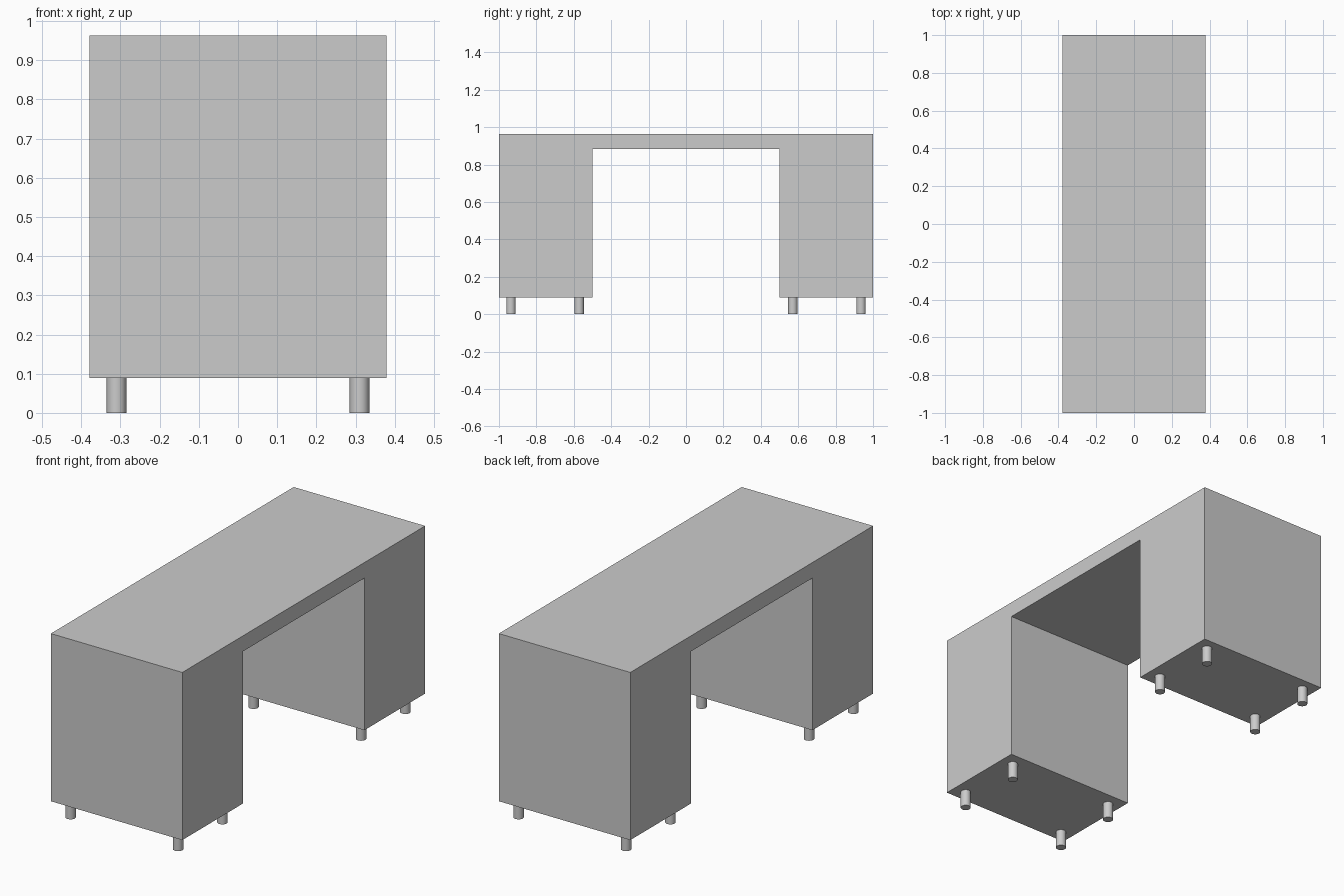
import bpy
import bmesh

if "Cube" in bpy.data.objects:
    bpy.data.objects.remove(bpy.data.objects["Cube"])

HALF_W = 0.379     # half depth along x
Z0, Z_GAP, Z1 = 0.089, 0.882, 0.963
GAP = 0.5          # half width of knee space
LEG_R = 0.025


def add_object(name, bm):
    bmesh.ops.recalc_face_normals(bm, faces=bm.faces)
    mesh = bpy.data.meshes.new(name)
    bm.to_mesh(mesh)
    bm.free()
    obj = bpy.data.objects.new(name, mesh)
    bpy.context.collection.objects.link(obj)
    return obj


# Desk body: bridge-shaped profile (y, z) extruded along x
profile = [(-1, Z0), (-GAP, Z0), (-GAP, Z_GAP), (GAP, Z_GAP),
           (GAP, Z0), (1, Z0), (1, Z1), (-1, Z1)]
bm = bmesh.new()
face = bm.faces.new([bm.verts.new((-HALF_W, y, z)) for y, z in profile])
new = bmesh.ops.extrude_face_region(bm, geom=[face])["geom"]
bmesh.ops.translate(bm, vec=(2 * HALF_W, 0, 0),
                    verts=[v for v in new if isinstance(v, bmesh.types.BMVert)])
add_object("desk_body", bm)

# Round feet: four under each pedestal
for side, sy in (("front", -1), ("back", 1)):
    for pos, y in (("outer", 0.936), ("inner", 0.571)):
        for hand, x in (("left", -0.31), ("right", 0.31)):
            bpy.ops.mesh.primitive_cylinder_add(
                vertices=32, radius=LEG_R, depth=Z0,
                location=(x, sy * y, Z0 / 2))
            foot = bpy.context.object
            foot.name = f"{side}_{pos}_{hand}_foot"
            bpy.ops.object.shade_smooth_by_angle()
